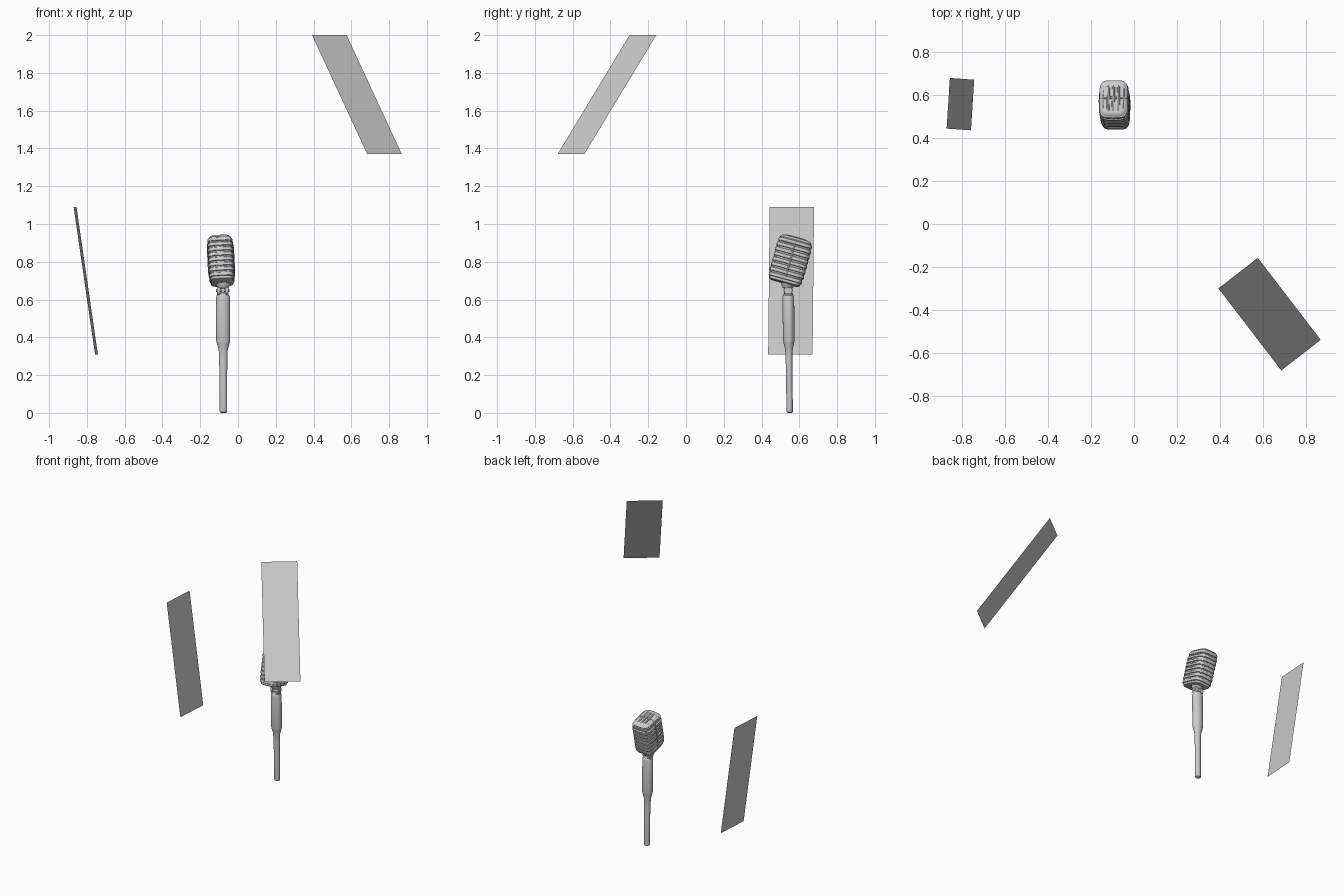
import bpy, math
from mathutils import Matrix, Vector, Euler

if "Cube" in bpy.data.objects:
    bpy.data.objects.remove(bpy.data.objects["Cube"])

HEAD = Matrix.Translation((-0.09, 0.553, 0.808)) @ Euler((math.radians(-15.5), math.radians(-3), 0)).to_matrix().to_4x4()
STAND = Matrix.Translation((-0.077, 0.549, 0)) @ Euler((math.radians(0.7), math.radians(-0.2), 0)).to_matrix().to_4x4()


def add_mesh(name, verts, faces, matrix=Matrix(), smooth=True):
    me = bpy.data.meshes.new(name)
    me.from_pydata(verts, [], faces)
    me.update()
    ob = bpy.data.objects.new(name, me)
    bpy.context.collection.objects.link(ob)
    ob.matrix_world = matrix
    if smooth:
        bpy.context.view_layer.objects.active = ob
        bpy.ops.object.select_all(action='DESELECT')
        ob.select_set(True)
        bpy.ops.object.shade_smooth_by_angle(angle=math.radians(40))
    return ob


def oval(a, b, n, power):
    # superellipse outline; power 2 is an ellipse, higher is boxier
    def f(v):
        return math.copysign(abs(v) ** (2 / power), v)
    return [(a * f(math.cos(2 * math.pi * i / n)), b * f(math.sin(2 * math.pi * i / n))) for i in range(n)]


def loft(name, levels, matrix, n=32, power=2):
    # levels: (half width x, half depth y, z)
    verts = [(x, y, z) for a, b, z in levels for x, y in oval(a, b, n, power)]
    faces = [(r * n + i, r * n + (i + 1) % n, (r + 1) * n + (i + 1) % n, (r + 1) * n + i)
             for r in range(len(levels) - 1) for i in range(n)]
    faces += [tuple(reversed(range(n))), tuple(range(len(verts) - n, len(verts)))]
    return add_mesh(name, verts, faces, matrix)


def hoop(name, a, b, radius, place, n=48, power=5, sides=8):
    # round bar bent into a boxy loop
    path = [Vector((u, v, 0)) for u, v in oval(a, b, n, power)]
    verts = []
    for i, p in enumerate(path):
        t = (path[(i + 1) % n] - path[i - 1]).normalized()
        out = Vector((t.y, -t.x, 0))
        for k in range(sides):
            w = 2 * math.pi * k / sides
            q = p + out * radius * math.cos(w)
            verts.append(place(q.x, q.y, radius * math.sin(w)))
    faces = [(i * sides + k, (i + 1) % n * sides + k, (i + 1) % n * sides + (k + 1) % sides, i * sides + (k + 1) % sides)
             for i in range(n) for k in range(sides)]
    return add_mesh(name, verts, faces, HEAD)


# head shell: stacked horizontal ribs with grooves between
W, D, LOW, HIGH, RIBS = 0.069, 0.094, -0.112, 0.108, 8
levels = [(W * .70, D * .75, -0.126), (W * .86, D * .88, -0.121)]
step = (HIGH - LOW) / RIBS
for r in range(RIBS):
    z = LOW + r * step
    s = 0.97 if r in (0, RIBS - 1) else 1
    for t, d in ((0.0, 0.007), (0.14, 0.006), (0.22, 0.001), (0.5, 0), (0.78, 0.001), (0.86, 0.006)):
        levels.append((W * s - d, D * s - d, z + t * step))
levels += [(W * .90, D * .92, HIGH), (W * .80, D * .85, 0.117), (W * .62, D * .74, 0.121)]
loft("microphone_head", levels, HEAD, n=64, power=4.5)

# grille fins running front to back over the top
for i in range(5):
    x0 = (i - 2) * 0.0235
    drop = 0.006 if abs(i - 2) == 2 else 0
    hoop("grille_fin", 0.083 - drop * .5, 0.120 - drop, 0.0075, lambda u, v, w, x0=x0: (x0 + w, u, v))

# raised band between the front and back halves
hoop("centre_band", W - 0.003, 0.121, 0.006, lambda u, v, w: (u, -w, v))

# handle with a wide grip and a slim lower stem
handle = [(0.013, 0.011, 0), (0.019, 0.016, 0.004), (0.020, 0.017, 0.012), (0.020, 0.017, 0.19),
          (0.022, 0.018, 0.28), (0.024, 0.020, 0.335), (0.033, 0.027, 0.365), (0.037, 0.031, 0.385),
          (0.037, 0.031, 0.61), (0.034, 0.029, 0.622), (0.026, 0.024, 0.627)]
loft("handle", handle, STAND)
loft("handle_collar", [(0.030, 0.026, 0.622), (0.030, 0.026, 0.630), (0.024, 0.021, 0.636)], STAND)

# swivel joint: two prongs, a middle tongue and a pivot pin along x
pivot = Matrix.Translation((-0.081, 0.541, 0.648)) @ Matrix.Rotation(math.pi / 2, 4, 'Y')
for side in (-1, 1):
    x = side * 0.021
    loft("swivel_prong", [(.021, .021, x - .009), (.025, .024, x - .005), (.025, .024, x + .005), (.021, .021, x + .009)], pivot)
loft("swivel_tongue", [(0.021, 0.020, -0.010), (0.021, 0.020, 0.010)], pivot)
loft("pivot_pin", [(0.009, 0.009, -0.035), (0.009, 0.009, 0.035)], pivot, n=16)

# neck joining the head to the swivel
loft("head_neck", [(0.022, 0.020, -0.152), (0.034, 0.032, -0.138), (0.042, 0.042, -0.120)],
     HEAD @ Matrix.Translation((0.005, 0.022 - 0.002, 0)))

# two flat reflector panels
add_mesh("side_panel", [(-.87, .443, 1.09), (-.855, .678, 1.09), (-.742, .67, .31), (-.757, .435, .31)],
         [(0, 1, 2, 3)], smooth=False)
add_mesh("overhead_panel", [(.392, -.299, 2), (.575, -.157, 2), (.867, -.538, 1.37), (.684, -.68, 1.37)],
         [(0, 3, 2, 1)], smooth=False)
